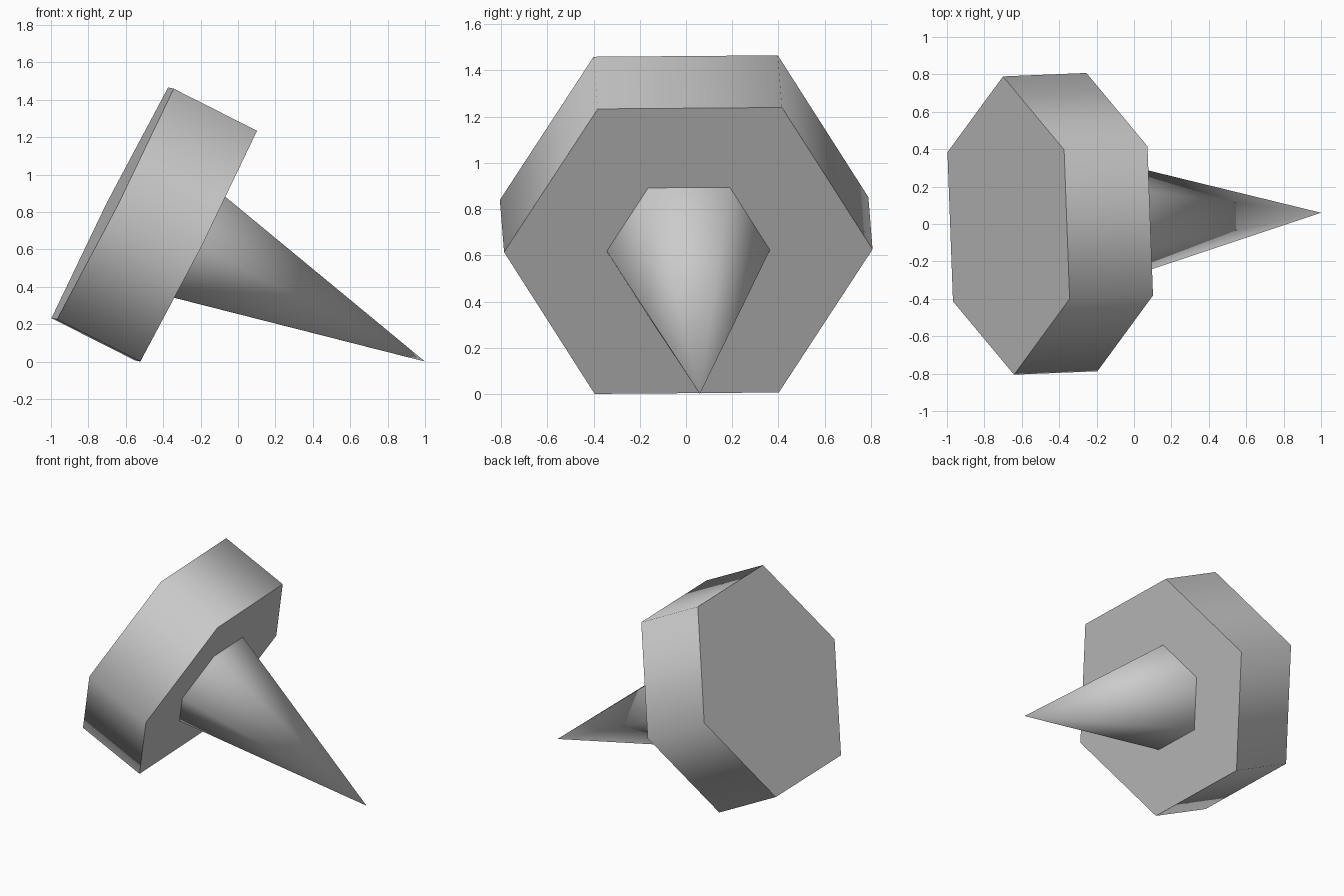
import bpy, bmesh, math
from mathutils import Matrix, Vector

cube = bpy.data.objects.get("Cube")
if cube:
    bpy.data.objects.remove(cube, do_unlink=True)

# Single grey finish
grey = bpy.data.materials.new("plain_grey")
grey.use_nodes = True
colour = (0.6, 0.6, 0.6, 1)
grey.diffuse_color = colour
grey.node_tree.nodes["Principled BSDF"].inputs["Base Color"].default_value = colour

# Tilted frame: local Z runs along the spindle, local Y passes through a corner
axis = Vector((1.225, 0.05, -0.62)).normalized()
corner = Vector((-0.0375, 0.999, 0.008))
corner = (corner - axis * corner.dot(axis)).normalized()
side = corner.cross(axis)
frame = Matrix((side, corner, axis)).transposed().to_4x4()
frame.translation = Vector((-0.225, 0.01, 0.62))


def hex_part(name, start, end, r_start, r_end):
    """Six-sided prism or cone between two stations on the tilted axis."""
    bm = bmesh.new()
    bmesh.ops.create_cone(
        bm, cap_ends=True, segments=6, radius1=r_start, radius2=r_end,
        depth=end - start, matrix=Matrix.Translation((0, 0, (start + end) / 2)))
    bmesh.ops.remove_doubles(bm, verts=bm.verts, dist=1e-5)
    bmesh.ops.recalc_face_normals(bm, faces=bm.faces)
    mesh = bpy.data.meshes.new(name)
    bm.to_mesh(mesh)
    bm.free()
    mesh.materials.append(grey)
    obj = bpy.data.objects.new(name, mesh)
    obj.matrix_world = frame
    bpy.context.collection.objects.link(obj)
    # Sides blend smoothly, cap rims stay crisp
    bpy.ops.object.select_all(action="DESELECT")
    obj.select_set(True)
    bpy.context.view_layer.objects.active = obj
    bpy.ops.object.shade_smooth_by_angle(angle=math.radians(75))
    return obj


# Thick hexagonal disc, and the pointed spindle it rests on
hex_part("disc", -0.5, 0, 0.798, 0.798)
hex_part("spindle_point", -0.01, 1.374, 0.356, 0)
